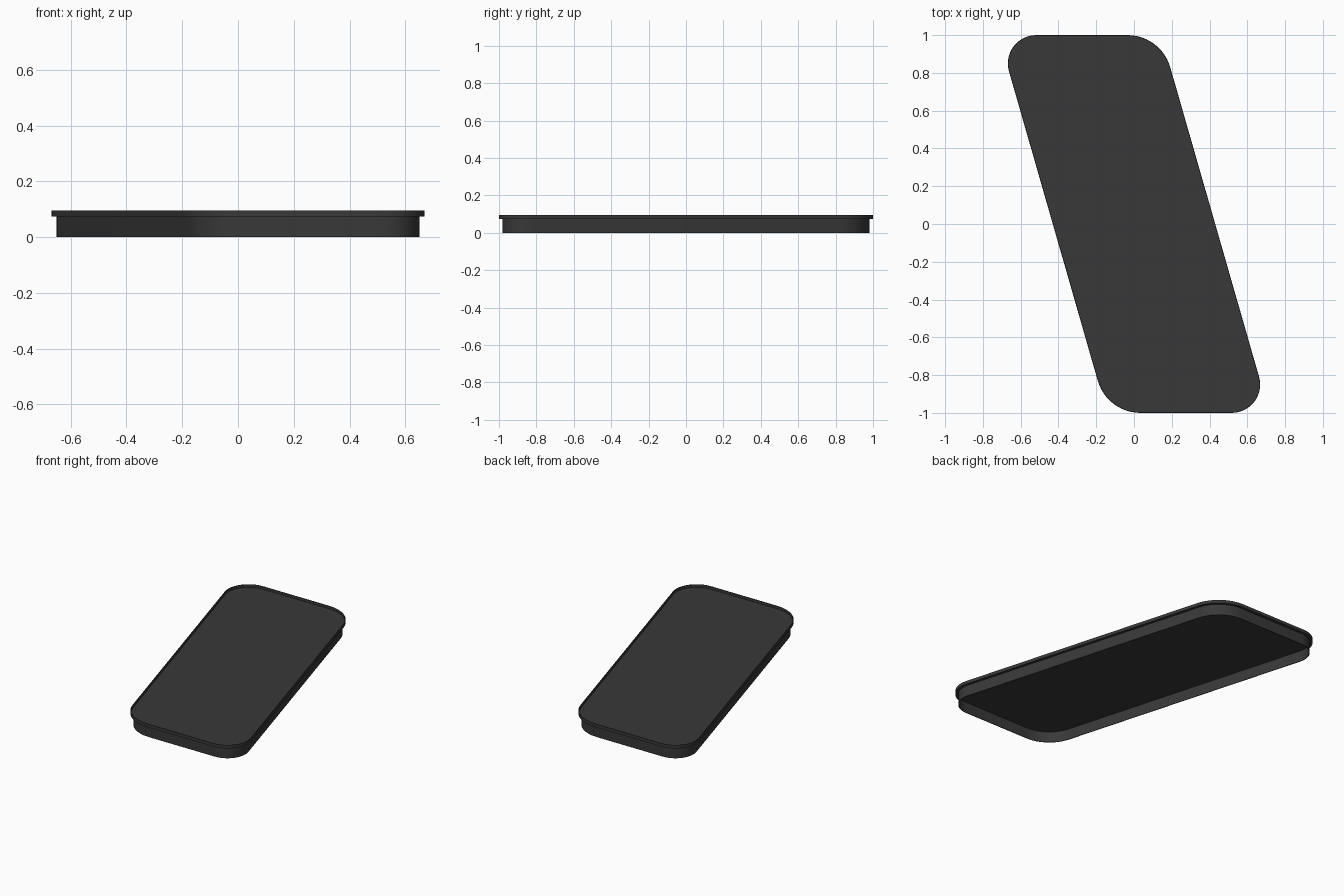
import bpy, bmesh, math
from mathutils import Vector

if "Cube" in bpy.data.objects:
    bpy.data.objects.remove(bpy.data.objects["Cube"])

mat = bpy.data.materials.new("dark_plastic")
mat.diffuse_color = (0.04, 0.04, 0.04, 1)
mat.use_nodes = True
mat.node_tree.nodes["Principled BSDF"].inputs["Base Color"].default_value = mat.diffuse_color

SLOPE, HALF_W, SEG = 0.287, 0.43, 12


def outline(inset):
    """Slanted rounded rectangle, moved inwards by inset."""
    h = 1 - inset
    w = HALF_W - inset * math.hypot(1, SLOPE)
    corners = [Vector((s * w - SLOPE * t * h, t * h)) for s, t in
               ((1, 1), (-1, 1), (-1, -1), (1, -1))]
    radii = [0.235 - inset, 0.15 - inset] * 2
    pts = []
    for i, c in enumerate(corners):
        a = (corners[i - 1] - c).normalized()
        b = (corners[(i + 1) % 4] - c).normalized()
        half = a.angle(b) / 2
        r = radii[i]
        mid = c + (a + b).normalized() * r / math.sin(half)
        start = c + a * r / math.tan(half) - mid
        sweep = math.pi - 2 * half
        for k in range(SEG + 1):
            t = sweep * k / SEG
            pts.append(mid + Vector((start.x * math.cos(t) - start.y * math.sin(t),
                                     start.x * math.sin(t) + start.y * math.cos(t))))
    return pts


def loft(name, profile, cap_ends=()):
    """Skin a list of (inset, z) rings; optionally cap some ring ends."""
    bm = bmesh.new()
    rings = [[bm.verts.new((p.x, p.y, z)) for p in outline(d)] for d, z in profile]
    n = len(rings[0])
    for lo, hi in zip(rings, rings[1:]):
        for i in range(n):
            j = (i + 1) % n
            bm.faces.new((lo[i], lo[j], hi[j], hi[i]))
    for e in cap_ends:
        bm.faces.new(rings[e])
    bmesh.ops.recalc_face_normals(bm, faces=bm.faces)
    me = bpy.data.meshes.new(name)
    bm.to_mesh(me)
    bm.free()
    me.materials.append(mat)
    ob = bpy.data.objects.new(name, me)
    bpy.context.collection.objects.link(ob)
    bpy.context.view_layer.objects.active = ob
    ob.select_set(True)
    bpy.ops.object.shade_smooth_by_angle(angle=math.radians(30))
    ob.select_set(False)
    return ob


# Hollow tray: inner wall under the panel, skirt, overhanging lip, recessed panel
loft("tray", [(0.022, 0.072), (0.022, 0), (0.018, 0), (0.018, 0.074), (0, 0.074),
              (0, 0.095), (0.004, 0.095), (0.004, 0.077), (0.022, 0.077)], (0, -1))
